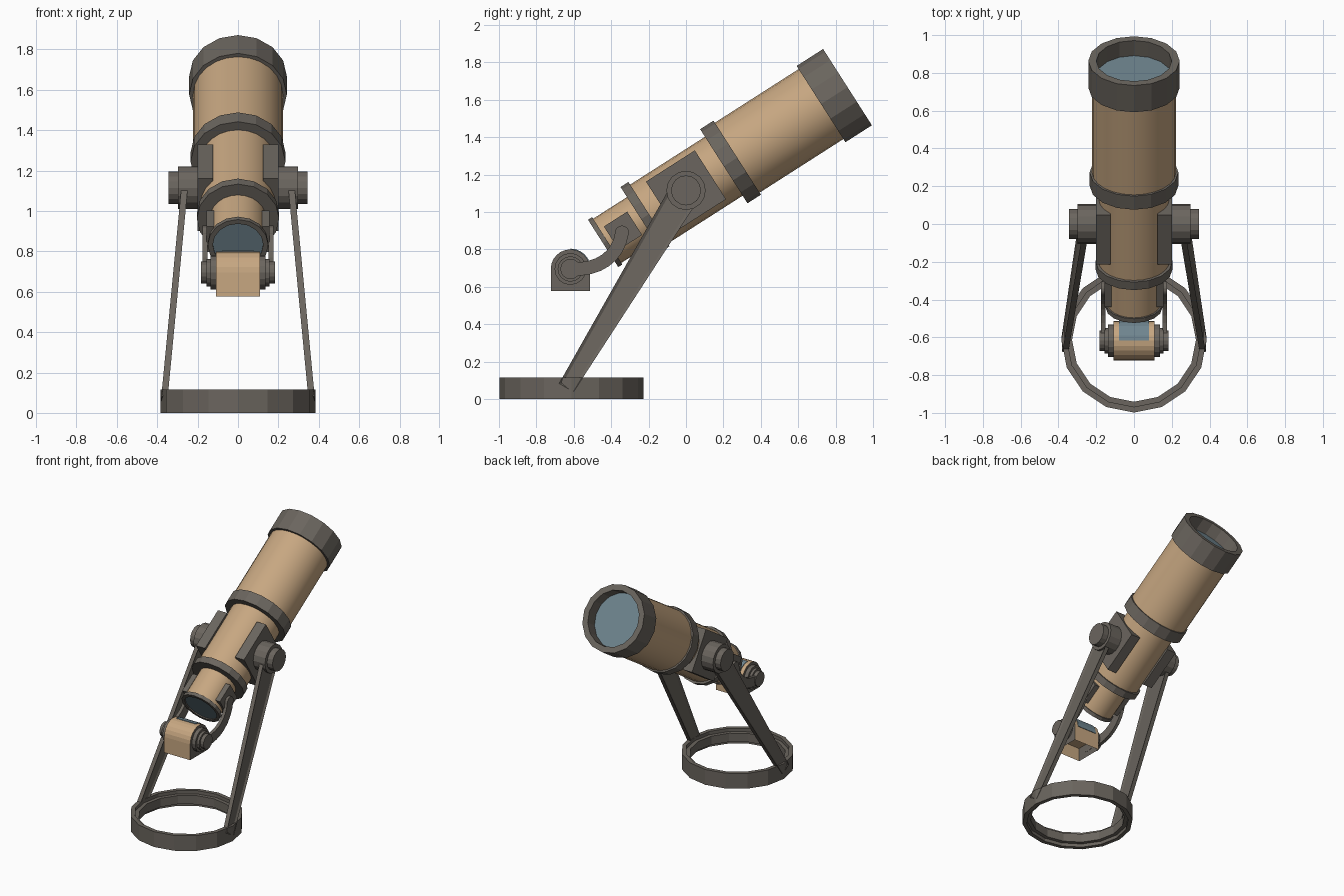
import bpy, bmesh, math
from mathutils import Matrix, Vector

if "Cube" in bpy.data.objects:
    bpy.data.objects.remove(bpy.data.objects["Cube"])


def material(name, rgb):
    m = bpy.data.materials.new(name)
    m.diffuse_color = (*rgb, 1)
    m.use_nodes = True
    m.node_tree.nodes["Principled BSDF"].inputs["Base Color"].default_value = m.diffuse_color
    return m


TAN = material("tan_paint", (0.57, 0.385, 0.22))
DARK = material("dark_grey_metal", (0.145, 0.13, 0.112))
GLASS = material("blue_glass", (0.16, 0.235, 0.275))

PIVOT = Vector((0, 0, 1.115))
TILT = Matrix.Translation(PIVOT) @ Matrix.Rotation(math.radians(-57.4), 4, 'X')


def finish(bm, name, mat, smooth=False):
    bmesh.ops.remove_doubles(bm, verts=bm.verts, dist=1e-5)
    bmesh.ops.recalc_face_normals(bm, faces=bm.faces)
    me = bpy.data.meshes.new(name)
    bm.to_mesh(me)
    bm.free()
    ob = bpy.data.objects.new(name, me)
    bpy.context.collection.objects.link(ob)
    me.materials.append(mat)
    if smooth:
        bpy.context.view_layer.objects.active = ob
        ob.select_set(True)
        bpy.ops.object.shade_smooth_by_angle(angle=math.radians(30))
        ob.select_set(False)
    return ob


def lathe(name, profile, mat, matrix=TILT, sides=16, closed=False, smooth=False):
    """Spin (radius, height) points about local z."""
    bm = bmesh.new()
    rings = []
    for r, h in profile:
        rings.append([bm.verts.new(matrix @ Vector((
            r * math.cos(math.tau * i / sides), r * math.sin(math.tau * i / sides), h)))
            for i in range(sides)])
    pairs = list(zip(rings, rings[1:]))
    if closed:
        pairs.append((rings[-1], rings[0]))
    for a, b in pairs:
        for i in range(sides):
            j = (i + 1) % sides
            bm.faces.new((a[i], a[j], b[j], b[i]))
    if not closed:
        bm.faces.new(rings[0])
        bm.faces.new(rings[-1])
    return finish(bm, name, mat, smooth)


def tube(name, r, t0, t1, mat, **kw):
    return lathe(name, [(r, t0), (r, t1)], mat, **kw)


def prism(outline, x0, x1, shift=lambda z: 0.0, side=1):
    """Extrude a (y, z) outline along x; shift slants x with height."""
    bm = bmesh.new()
    a = [bm.verts.new((side * (x0 + shift(z)), y, z)) for y, z in outline]
    b = [bm.verts.new((side * (x1 + shift(z)), y, z)) for y, z in outline]
    n = len(a)
    for i in range(n):
        j = (i + 1) % n
        bm.faces.new((a[i], a[j], b[j], b[i]))
    caps = [bm.faces.new(a), bm.faces.new(b)]
    bmesh.ops.recalc_face_normals(bm, faces=bm.faces)
    return bm, caps


def tilted_square(t, half):
    pts = [(-half, -half), (half, -half), (half, half), (-half, half)]
    return [(p.y, p.z) for p in (TILT @ Vector((0, v, t + u)) for u, v in pts)]


# Optical tubes
tube("upper_tube", 0.222, 0.28, 0.90, TAN, sides=24, smooth=True)
tube("middle_tube", 0.187, -0.26, 0.30, TAN, sides=24, smooth=True)
tube("eyepiece_tube", 0.14, -0.515, -0.25, TAN, sides=24, smooth=True)

# Bands, front hood and lenses
tube("middle_band", 0.235, 0.24, 0.325, DARK)
tube("rear_band", 0.204, -0.285, -0.235, DARK)
lathe("front_hood", [(0.222, 0.857), (0.242, 0.857), (0.242, 1.025), (0.2, 1.025),
                     (0.2, 0.87)], DARK, closed=True)
tube("front_lens", 0.203, 0.90, 0.93, GLASS)
lathe("eyepiece_rim", [(0.15, -0.5), (0.15, -0.526), (0.125, -0.526), (0.125, -0.5)],
      DARK, closed=True)
tube("eyepiece_lens", 0.127, -0.518, -0.51, GLASS)

# Base ring with an inner ledge
lathe("base_ring", [(0.385, 0), (0.385, 0.115), (0.355, 0.115), (0.355, 0.09),
                    (0.328, 0.09), (0.328, 0.025), (0.355, 0.025), (0.355, 0)],
      DARK, matrix=Matrix.Translation((0, -0.613, 0)), closed=True)

# Diagonal viewer: rounded housing with open bottom
EY, EZ, ER = -0.618, 0.695, 0.105
arch = [(EY + ER * math.cos(math.pi * i / 12), EZ + ER * math.sin(math.pi * i / 12))
        for i in range(13)]
outline = arch + [(EY - ER, 0.577), (EY + ER, 0.577)]
bm, caps = prism(outline, -0.108, 0.108)
bottom = [f for f in bm.faces if f.normal.z < -0.9]
bmesh.ops.inset_region(bm, faces=bottom, thickness=0.02)
bmesh.ops.translate(bm, verts=bottom[0].verts, vec=(0, 0, 0.09))
viewer = finish(bm, "viewer_housing", TAN)
viewer.data.materials.append(DARK)
viewer.data.materials.append(GLASS)
for f in viewer.data.polygons:
    if abs(f.normal.x) > 0.9 and abs(f.center.x) > 0.1:
        f.material_index = 1
# Viewing window on the side facing the tube
win = [(EY + r * math.cos(math.pi * i / 12), EZ + r * math.sin(math.pi * i / 12))
       for r, ids in ((ER + 0.004, range(0, 7)), (ER - 0.002, range(6, -1, -1))) for i in ids]
bm, caps = prism(win, -0.08, 0.08)
finish(bm, "viewer_window", GLASS)


# Curved arm centreline
def bezier(t):
    p = [Vector(v) for v in ((-0.342, 0.89), (-0.36, 0.76), (-0.47, 0.685), (-0.618, 0.695))]
    u = 1 - t
    return u**3 * p[0] + 3*u*u*t * p[1] + 3*u*t*t * p[2] + t**3 * p[3]


left, right = [], []
for i in range(9):
    t = i / 8
    d = (bezier(min(1, t + 0.01)) - bezier(max(0, t - 0.01))).normalized()
    n = Vector((-d.y, d.x)) * 0.036
    left.append(tuple(bezier(t) + n))
    right.append(tuple(bezier(t) - n))
ARM = left + right[::-1]

# Leg outline
along = Vector((-0.518, -0.855))
across = Vector((0.855, -0.518))
top, foot = Vector((0, 1.115)), Vector((-0.64, 0.06))
LEG = [tuple(top + across * 0.083), tuple(top - across * 0.083),
       tuple(foot - across * 0.045), tuple(foot + across * 0.045)]

for s, tag in ((-1, "left"), (1, "right")):
    def disc(name, y, z, r, x0, x1, sides=16):
        m = Matrix.Translation((0, y, z)) @ Matrix.Rotation(s * math.pi / 2, 4, 'Y')
        tube(f"{tag}_{name}", r, x0, x1, DARK, matrix=m, sides=sides)

    # Pivot block and hub
    bm, caps = prism(tilted_square(0.0, 0.155), 0.125, 0.2, side=s)
    finish(bm, f"{tag}_pivot_block", DARK)
    disc("hub", 0, 1.115, 0.105, 0.19, 0.298)
    disc("hub_cap", 0, 1.115, 0.08, 0.29, 0.343)

    # Slanted leg with recessed faces
    bm, caps = prism(LEG, 0.25, 0.282, lambda z: (1.1 - z) * 0.096, s)
    bmesh.ops.inset_individual(bm, faces=caps, thickness=0.022, depth=-0.009)
    finish(bm, f"{tag}_leg", DARK)

    # Viewer arm, mount and knobs
    bm, caps = prism(tilted_square(-0.4, 0.074), 0.1, 0.157, side=s)
    finish(bm, f"{tag}_arm_mount", DARK)
    bm, caps = prism(ARM, 0.152, 0.176, side=s)
    finish(bm, f"{tag}_viewer_arm", DARK)
    disc("arm_end", -0.342, 0.89, 0.037, 0.152, 0.176)
    disc("viewer_flange", EY, EZ, 0.085, 0.10, 0.137)
    disc("viewer_collar", EY, EZ, 0.068, 0.13, 0.157)
    disc("viewer_knob", EY, EZ, 0.054, 0.15, 0.183)
